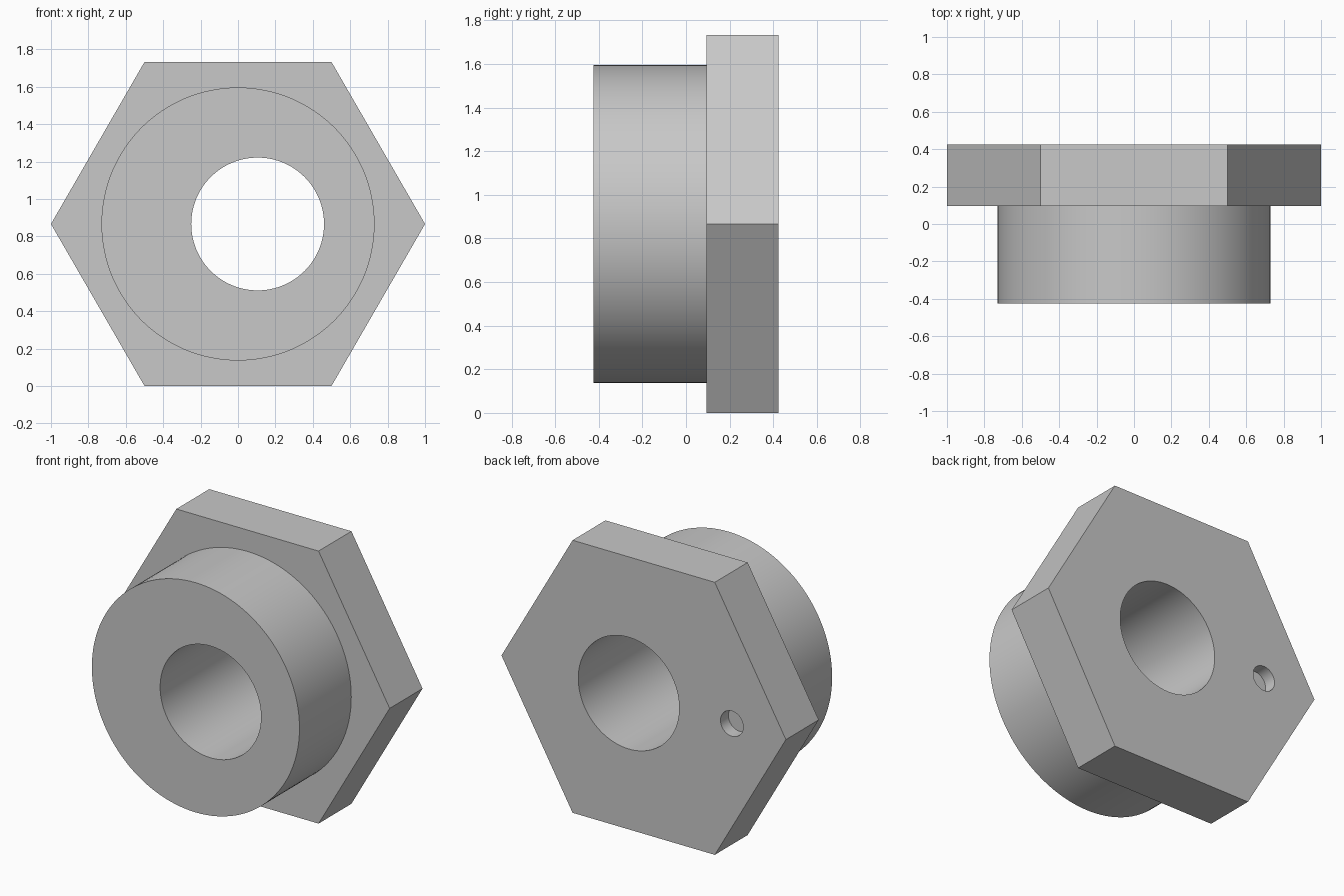
import bpy
import math

default_cube = bpy.data.objects.get("Cube")
if default_cube:
    bpy.data.objects.remove(default_cube, do_unlink=True)

# Dimensions
MID_Z = math.sqrt(3) / 2
FRONT, SHOULDER, BACK = -0.425, 0.095, 0.425

steel = bpy.data.materials.new("plain grey")
steel.use_nodes = True
GREY = (0.58, 0.58, 0.58, 1)
steel.diffuse_color = GREY
steel.node_tree.nodes["Principled BSDF"].inputs["Base Color"].default_value = GREY


def rod(name, radius, y0, y1, x=0, sides=128):
    """Prism or cylinder running along y, with a corner on the x axis."""
    bpy.ops.mesh.primitive_cylinder_add(vertices=sides, radius=radius, depth=y1 - y0)
    obj = bpy.context.object
    obj.name = name
    # Turn a corner towards +x, then lay the axis along y
    for v in obj.data.vertices:
        px, py, pz = v.co
        v.co = (py + x, pz + (y0 + y1) / 2, px + MID_Z)
    obj.data.materials.append(steel)
    return obj


def combine(body, tool, operation):
    mod = body.modifiers.new(tool.name, "BOOLEAN")
    mod.operation = operation
    mod.solver = "EXACT"
    mod.object = tool
    bpy.context.view_layer.objects.active = body
    bpy.ops.object.modifier_apply(modifier=mod.name)
    bpy.data.objects.remove(tool, do_unlink=True)


# Hexagonal flange with a round boss on the front
bushing = rod("hex_bushing", 1, SHOULDER, BACK, sides=6)
combine(bushing, rod("boss", 0.73, FRONT, SHOULDER + 0.1), "UNION")

# Off-centre through bore and small blind pin hole in the back
combine(bushing, rod("bore", 0.355, FRONT - 0.2, BACK + 0.2, x=0.105), "DIFFERENCE")
combine(bushing, rod("pin_hole", 0.08, BACK - 0.08, BACK + 0.2, x=-0.62, sides=48), "DIFFERENCE")

bpy.ops.object.select_all(action="DESELECT")
bushing.select_set(True)
bpy.context.view_layer.objects.active = bushing
bpy.ops.object.shade_smooth_by_angle(angle=math.radians(30))
